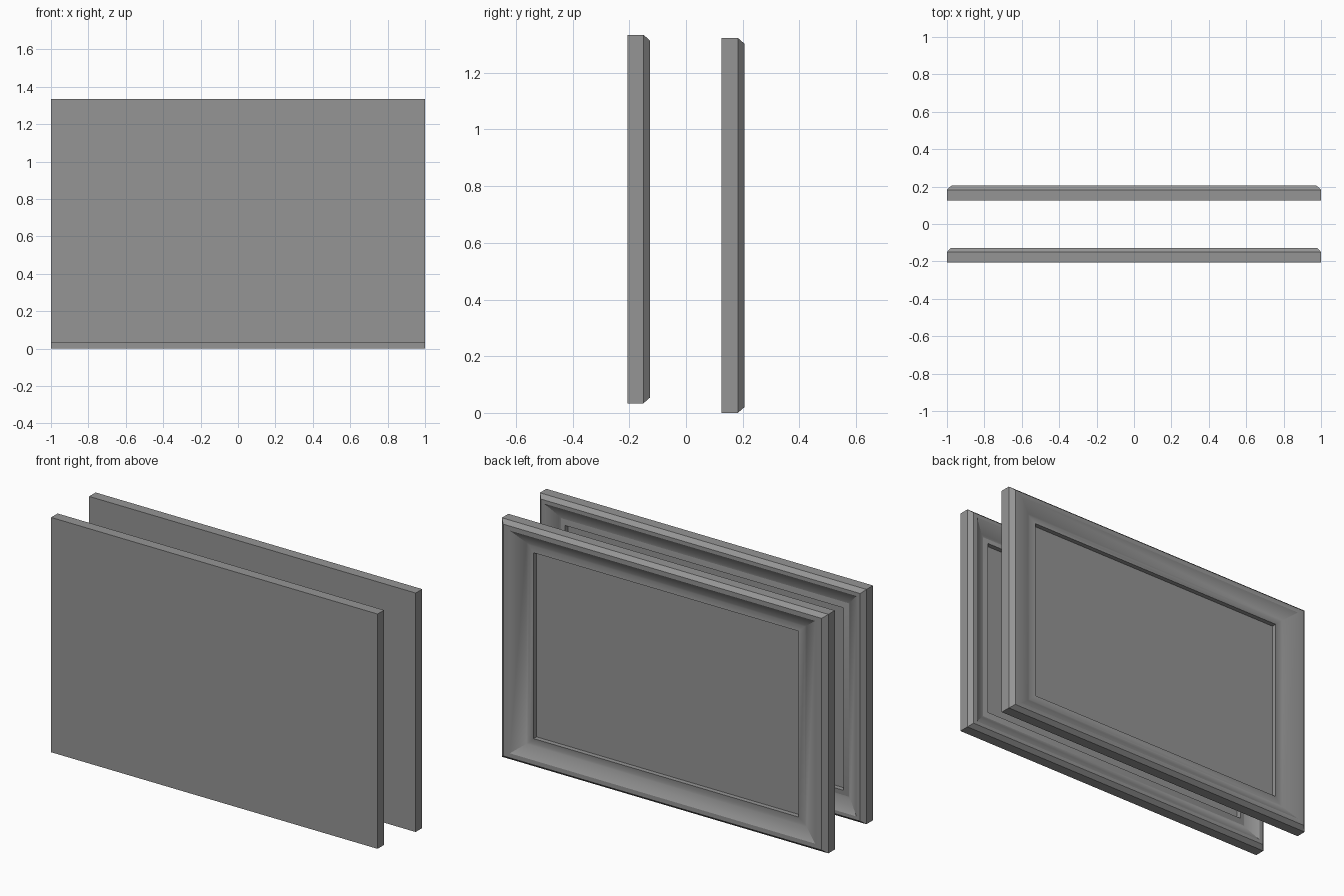
import bpy
import bmesh

cube = bpy.data.objects.get("Cube")
if cube:
    bpy.data.objects.remove(cube, do_unlink=True)

grey = bpy.data.materials.new("mid_grey")
colour = (0.30, 0.30, 0.30, 1.0)
grey.diffuse_color = colour
grey.use_nodes = True
grey.node_tree.nodes["Principled BSDF"].inputs["Base Color"].default_value = colour


def finish(bm, name):
    bmesh.ops.recalc_face_normals(bm, faces=bm.faces[:])
    mesh = bpy.data.meshes.new(name)
    bm.to_mesh(mesh)
    bm.free()
    mesh.materials.append(grey)
    obj = bpy.data.objects.new(name, mesh)
    bpy.context.collection.objects.link(obj)
    bpy.ops.object.select_all(action='DESELECT')
    obj.select_set(True)
    bpy.context.view_layer.objects.active = obj
    bpy.ops.object.shade_smooth_by_angle(angle=0.45)


def nested_rings(name, y0, z0, z1, profile):
    """Mitred rectangular rings from (x inset, z inset, depth) steps, capped at both ends."""
    bm = bmesh.new()
    rings = []
    for ix, iz, d in profile:
        x, lo, hi = 1 - ix, z0 + iz, z1 - iz
        corners = ((-x, lo), (x, lo), (x, hi), (-x, hi))
        rings.append([bm.verts.new((cx, y0 + d, cz)) for cx, cz in corners])
    for a, b in zip(rings, rings[1:]):
        for i in range(4):
            j = (i + 1) % 4
            bm.faces.new((a[i], a[j], b[j], b[i]))
    bm.faces.new(rings[0])
    bm.faces.new(rings[-1])
    finish(bm, name)


def framed_panel(prefix, y0, z0, z1, chamfer, rim, slope, lip):
    """Moulded frame with a recessed panel; insets are (x, z) pairs."""
    mid = [rim[i] + (slope[i] - rim[i]) * 0.85 for i in (0, 1)]
    floor = 0.022
    # Outer side, chamfer, flat rim, cove, raised inner bead, recess
    nested_rings(prefix + "_frame", y0, z0, z1, [
        (0, 0, 0),
        (0, 0, 0.057),
        (*chamfer, 0.080),
        (*rim, 0.080),
        (*mid, 0.044),
        (*slope, 0.041),
        (*lip, 0.048),
        (*lip, floor - 0.008),
    ])
    # Thin panel set in the recess
    nested_rings(prefix + "_panel", y0, z0, z1, [
        (*lip, floor - 0.007),
        (*lip, floor),
    ])


framed_panel("front", -0.207, 0.034, 1.334,
             (0.022, 0.020), (0.045, 0.040), (0.118, 0.115), (0.147, 0.145))
framed_panel("back", 0.126, 0.0, 1.323,
             (0.025, 0.020), (0.065, 0.045), (0.155, 0.115), (0.188, 0.147))
